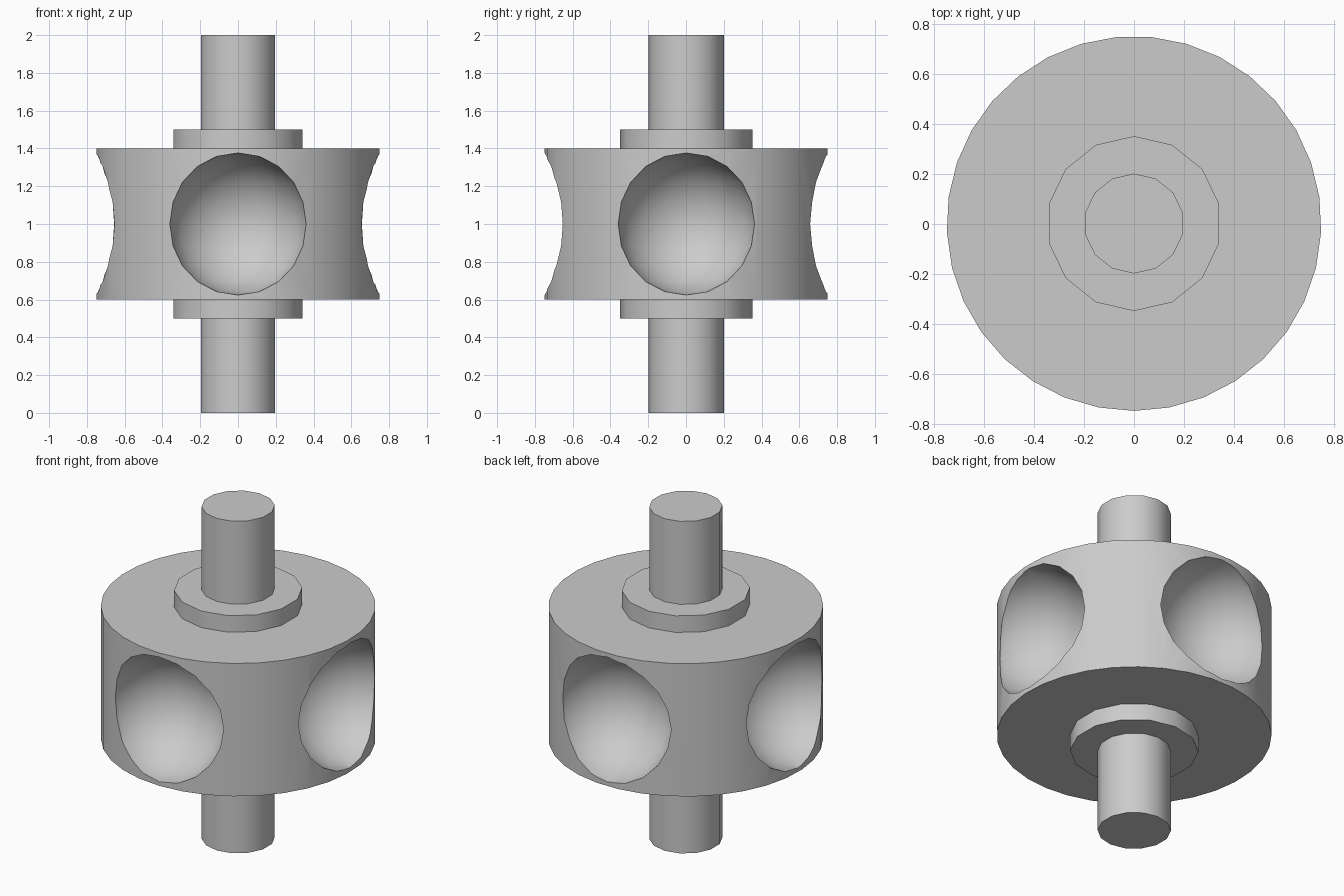
import bpy, bmesh
from math import pi, sin, cos
from mathutils import Matrix

if "Cube" in bpy.data.objects:
    bpy.data.objects.remove(bpy.data.objects["Cube"])

CY = 0.0017  # axis offset that centres the odd-sided drum's bounds


def make_object(name, bm):
    bmesh.ops.recalc_face_normals(bm, faces=bm.faces[:])
    mesh = bpy.data.meshes.new(name)
    bm.to_mesh(mesh)
    bm.free()
    obj = bpy.data.objects.new(name, mesh)
    bpy.context.collection.objects.link(obj)
    return obj


def activate(obj):
    bpy.ops.object.select_all(action='DESELECT')
    obj.select_set(True)
    bpy.context.view_layer.objects.active = obj


def smooth(obj):
    activate(obj)
    bpy.ops.object.shade_smooth_by_angle(angle=pi / 6)


def prism(name, radius, z0, z1, sides):
    # Round bar with its first corner facing the front (-y)
    bm = bmesh.new()
    ring = [bm.verts.new((radius * sin(2 * pi * i / sides),
                          CY - radius * cos(2 * pi * i / sides), z0))
            for i in range(sides)]
    base = bm.faces.new(ring)
    top = bmesh.ops.extrude_face_region(bm, geom=[base], use_keep_orig=True)
    moved = [g for g in top['geom'] if isinstance(g, bmesh.types.BMVert)]
    bmesh.ops.translate(bm, verts=moved, vec=(0, 0, z1 - z0))
    return make_object(name, bm)


# Axle and collar run right through the drum
smooth(prism("axle", 0.2, 0.0, 2.0, 14))
smooth(prism("collar", 0.35, 0.5, 1.5, 14))

# Drum with four spherical scoops
drum = prism("drum", 0.75, 0.6, 1.4, 33)
bm = bmesh.new()
for i in range(4):
    a = i * pi / 2
    place = Matrix.Translation((0.749 * cos(a), CY + 0.749 * sin(a), 1.0))
    bmesh.ops.create_uvsphere(bm, u_segments=20, v_segments=10,
                              radius=0.376, matrix=place)
for f in bm.faces:
    f.smooth = True
cutter = make_object("scoop_cutter", bm)
cutter.hide_render = True

activate(drum)
mod = drum.modifiers.new("scoops", 'BOOLEAN')
mod.operation = 'DIFFERENCE'
mod.solver = 'EXACT'
mod.object = cutter
bpy.ops.object.modifier_apply(modifier=mod.name)
bpy.data.objects.remove(cutter)
smooth(drum)
